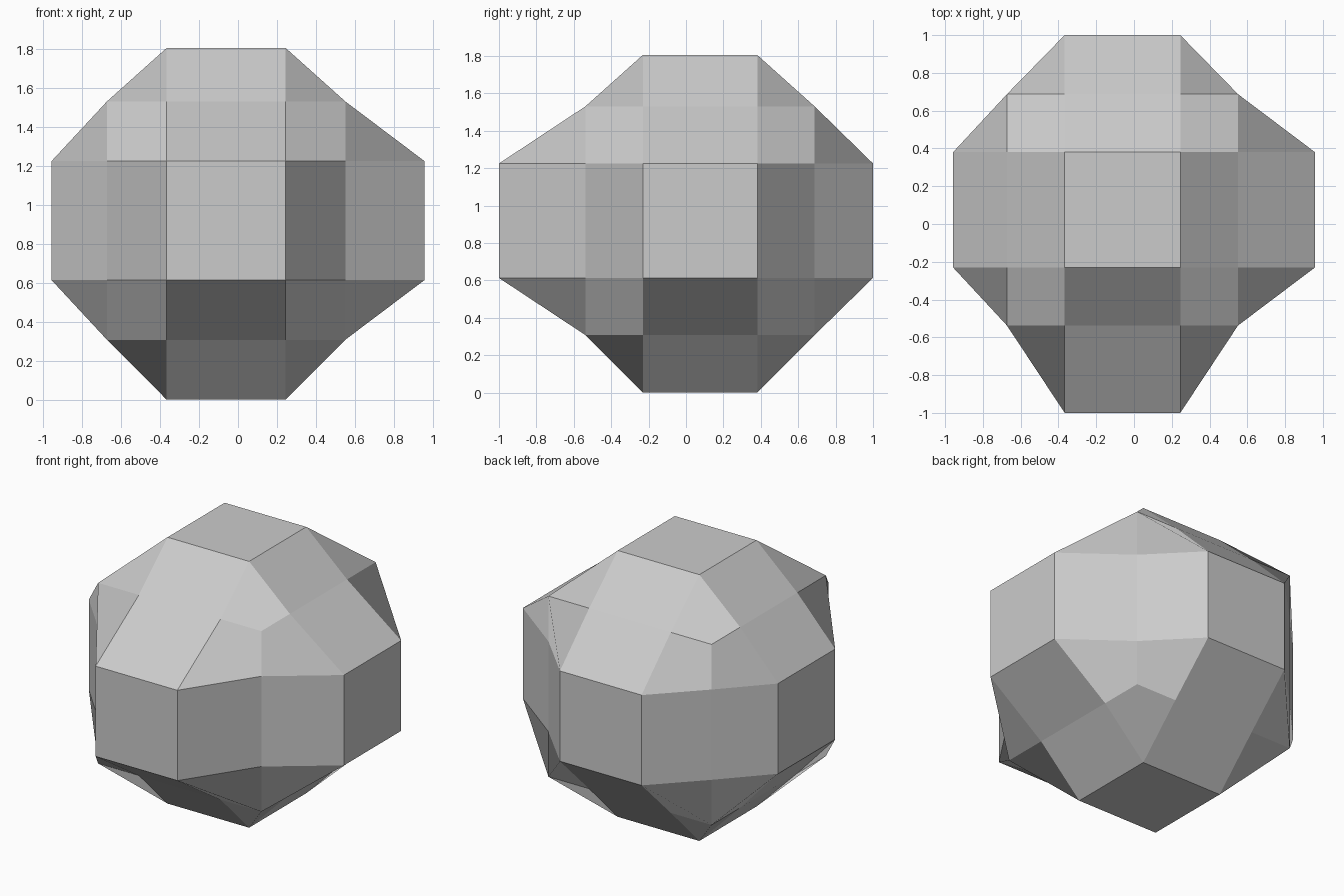
import bpy, bmesh
from mathutils import Vector

if "Cube" in bpy.data.objects:
    bpy.data.objects.remove(bpy.data.objects["Cube"])

CENTRE = Vector((-0.061, 0.075, 0.919))
TICKS = (-0.612, -0.306, 0.306, 0.612)      # 3 x 3 grid on every cube side
REACH = {(0, 1): 0.957, (0, -1): -0.957,    # outer plane of each side
         (1, 1): 1.0, (1, -1): -1.0,
         (2, 1): 1.805, (2, -1): 0.0}

bm = bmesh.new()


def raised_side(axis, sign, plane):
    """One cube side whose middle panel is pulled out to the given plane."""
    u, v = (axis + 1) % 3, (axis + 2) % 3
    grid = {}
    for i in range(4):
        for j in range(4):
            p = CENTRE.copy()
            p[u] += TICKS[i]
            p[v] += TICKS[j]
            inner = i in (1, 2) and j in (1, 2)
            p[axis] = plane if inner else CENTRE[axis] + sign * TICKS[3]
            grid[i, j] = bm.verts.new(p)
    for i in range(3):
        for j in range(3):
            loop = [(i, j), (i + 1, j), (i + 1, j + 1), (i, j + 1)]
            # start corner panels at the cube corner so they fold outwards
            if (i == 0) != (j == 0) and i != 1 and j != 1:
                loop = loop[1:] + loop[:1]
            if sign < 0:
                loop = loop[:1] + loop[:0:-1]
            bm.faces.new([grid[k] for k in loop])


for (axis, sign), plane in REACH.items():
    raised_side(axis, sign, plane)

# Weld the six sides into one closed body
bmesh.ops.remove_doubles(bm, verts=bm.verts, dist=0.001)
bmesh.ops.recalc_face_normals(bm, faces=bm.faces)
mesh = bpy.data.meshes.new("faceted_body")
bm.to_mesh(mesh)
bm.free()
body = bpy.data.objects.new("faceted_body", mesh)
bpy.context.collection.objects.link(body)
